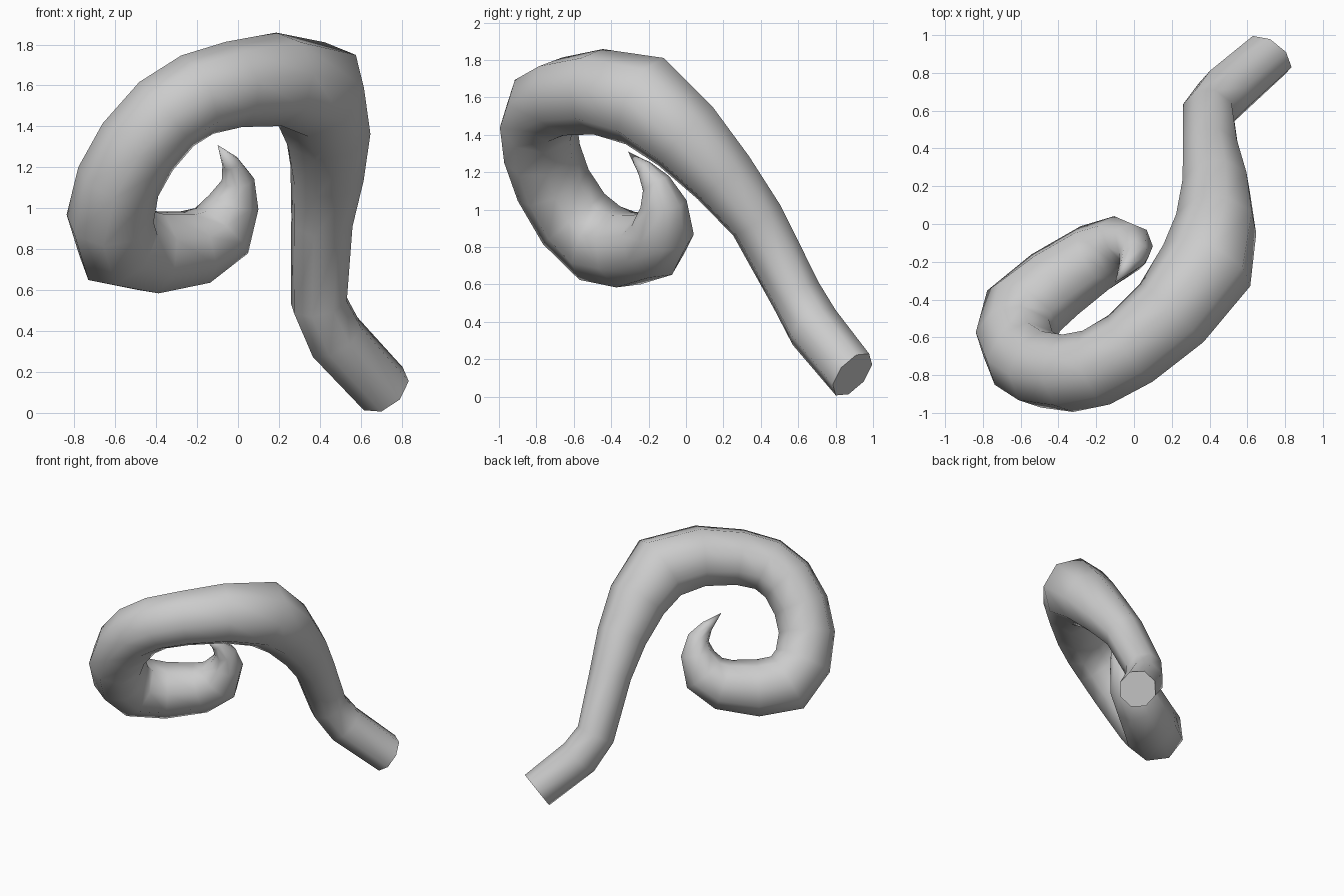
import bpy, bmesh, math
from mathutils import Vector

if "Cube" in bpy.data.objects:
    bpy.data.objects.remove(bpy.data.objects["Cube"])

SIDES = 8

# Centre line of the curl from the cut base to the tip: x, y, z, radius
RINGS = [
    (0.71, 0.89, 0.118, 0.143),
    (0.475, 0.685, 0.37, 0.15),
    (0.395, 0.59, 0.54, 0.143),
    (0.41, 0.38, 0.94, 0.155),
    (0.435, 0.20, 1.17, 0.185),
    (0.435, 0.00, 1.39, 0.22),
    (0.385, -0.22, 1.58, 0.255),
    (0.20, -0.47, 1.63, 0.23),
    (-0.02, -0.66, 1.605, 0.212),
    (-0.20, -0.76, 1.555, 0.208),
    (-0.35, -0.79, 1.46, 0.208),
    (-0.49, -0.77, 1.30, 0.208),
    (-0.585, -0.71, 1.13, 0.208),
    (-0.625, -0.60, 0.95, 0.215),
    (-0.585, -0.46, 0.82, 0.225),
    (-0.42, -0.32, 0.785, 0.21),
    (-0.21, -0.18, 0.81, 0.19),
    (-0.08, -0.125, 0.89, 0.17),
    (-0.02, -0.12, 1.03, 0.125),
    (0.0, -0.16, 1.14, 0.08),
    (-0.035, -0.22, 1.22, 0.045),
]
TIP = Vector((-0.10, -0.31, 1.31))

bm = bmesh.new()
centres = [Vector(r[:3]) for r in RINGS] + [TIP]
side = Vector((-0.077, 0.10, 0.05))
loops = []

# Tapered octagonal rings carried along the centre line without twist
for i, (x, y, z, radius) in enumerate(RINGS):
    if i == 0:
        tangent = Vector((-0.49, -0.66, 0.57)).normalized()
    else:
        before = (centres[i] - centres[i - 1]).normalized()
        after = (centres[i + 1] - centres[i]).normalized()
        tangent = (before + after).normalized()
    side = (side - tangent * side.dot(tangent)).normalized()
    up = tangent.cross(side)
    loop = []
    for k in range(SIDES):
        a = 2 * math.pi * k / SIDES
        offset = (side * math.cos(a) + up * math.sin(a)) * radius
        loop.append(bm.verts.new(centres[i] + offset))
    loops.append(loop)

# Skin, flat base cap and pointed tip
for lower, upper in zip(loops, loops[1:]):
    for k in range(SIDES):
        n = (k + 1) % SIDES
        bm.faces.new((lower[k], lower[n], upper[n], upper[k]))
bm.faces.new(loops[0][::-1])
point = bm.verts.new(TIP)
for k in range(SIDES):
    bm.faces.new((loops[-1][k], loops[-1][(k + 1) % SIDES], point))
bmesh.ops.recalc_face_normals(bm, faces=bm.faces)

mesh = bpy.data.meshes.new("curled_tentacle")
bm.to_mesh(mesh)
bm.free()
tentacle = bpy.data.objects.new("curled_tentacle", mesh)
bpy.context.collection.objects.link(tentacle)

# Single light grey colour
grey = bpy.data.materials.new("light_grey")
grey.diffuse_color = (0.6, 0.6, 0.6, 1)
grey.use_nodes = True
grey.node_tree.nodes["Principled BSDF"].inputs["Base Color"].default_value = grey.diffuse_color
mesh.materials.append(grey)

# Smooth skin with a crisp cut base
bpy.context.view_layer.objects.active = tentacle
tentacle.select_set(True)
bpy.ops.object.shade_smooth_by_angle(angle=math.radians(65))
